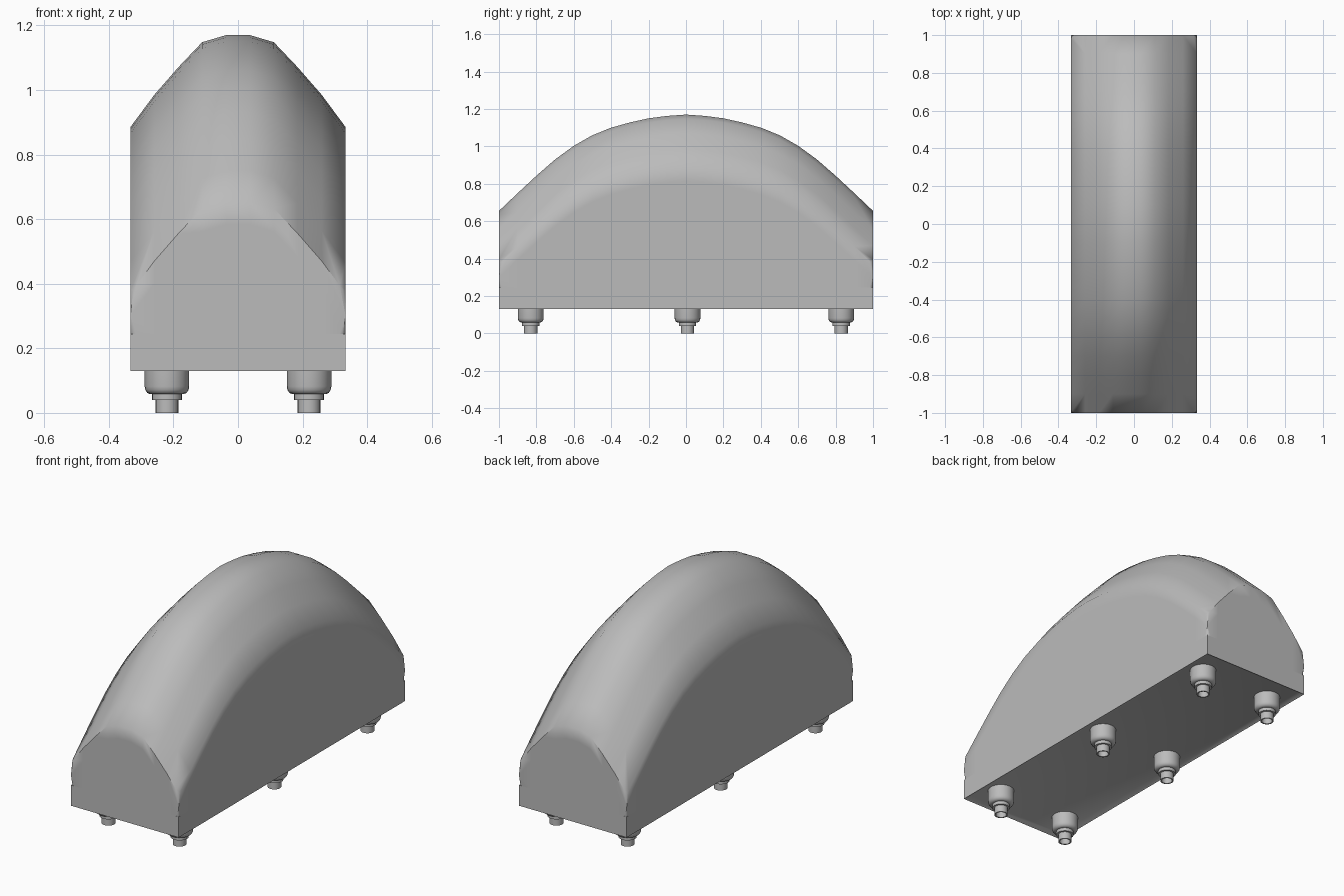
import bpy, bmesh, math
from mathutils import Vector

if "Cube" in bpy.data.objects:
    bpy.data.objects.remove(bpy.data.objects["Cube"])

grey = bpy.data.materials.new("plain grey")
grey.diffuse_color = (0.5, 0.5, 0.5, 1)
grey.use_nodes = True
grey.node_tree.nodes["Principled BSDF"].inputs["Base Color"].default_value = grey.diffuse_color

W, L = 1 / 3, 1.0          # half width, half length
FLOOR, STEP = 0.13, 0.245  # underside height, top of base block


def finish(name, bm, angle):
    bmesh.ops.recalc_face_normals(bm, faces=bm.faces)
    me = bpy.data.meshes.new(name)
    bm.to_mesh(me)
    bm.free()
    ob = bpy.data.objects.new(name, me)
    bpy.context.collection.objects.link(ob)
    me.materials.append(grey)
    bpy.ops.object.select_all(action='DESELECT')
    ob.select_set(True)
    bpy.context.view_layer.objects.active = ob
    bpy.ops.object.shade_smooth_by_angle(angle=math.radians(angle))
    return ob


def mirrored(half):
    return [(-a, b) for a, b in reversed(half) if a > 0] + half


# domed shell: a cross-section swept along the arched ridge
ridge = mirrored([(0, 1.17), (.1, 1.163), (.2, 1.15), (.3, 1.128), (.4, 1.10), (.5, 1.06),
                  (.6, 1.003), (.7, .93), (.8, .843), (.9, .75), (L, .655)])
section = mirrored([(W / 9, 0), (W / 3, -.022), (W * 5 / 9, -.10), (W * 7 / 9, -.185), (W, -.285)])
bm = bmesh.new()
grid = [[bm.verts.new((x, y, z + dz)) for x, dz in section] for y, z in ridge]
for a, b in zip(grid, grid[1:]):
    for i in range(len(a) - 1):
        bm.faces.new((a[i], a[i + 1], b[i + 1], b[i]))
rim = grid[0] + [r[-1] for r in grid[1:]] + grid[-1][-2::-1] + [r[0] for r in grid[-2:0:-1]]
# walls: a short shading row below the rim, then straight down to the base
levels = [rim,
          [bm.verts.new((v.co.x, v.co.y, v.co.z - .07)) for v in rim],
          [bm.verts.new((v.co.x, v.co.y, STEP)) for v in rim]]
for up, low in zip(levels, levels[1:]):
    for i in range(len(up)):
        j = (i + 1) % len(up)
        bm.faces.new((up[i], up[j], low[j], low[i]))
# softened vertical corners
corners = [e for e in bm.edges
           if all(abs(abs(v.co.x) - W) < 1e-4 and abs(abs(v.co.y) - L) < 1e-4 for v in e.verts)]
bmesh.ops.bevel(bm, geom=corners, offset=.018, segments=3, profile=.5, affect='EDGES')
finish("domed_shell", bm, 55)

# base block with a shallow recess underneath
bm = bmesh.new()
bmesh.ops.create_cube(bm, size=1)
for v in bm.verts:
    v.co = Vector((v.co.x * 2 * W, v.co.y * 2 * L, FLOOR if v.co.z < 0 else STEP))
under = min(bm.faces, key=lambda f: f.calc_center_median().z)
bmesh.ops.inset_region(bm, faces=[under], thickness=.04)
bmesh.ops.translate(bm, verts=under.verts, vec=(0, 0, .015))
finish("base_block", bm, 30)

# six stepped feet with hollow stems
profile = [(.069, .15), (.069, .082), (.067, .071), (.061, .062), (.052, .058), (.046, .058),
           (.046, .04), (.035, .04), (.035, 0), (.028, 0), (.028, .035), (0, .035)]
for sx in (-1, 1):
    for y in (-.83, .008, .83):
        bm = bmesh.new()
        vs = [bm.verts.new((r, 0, z)) for r, z in profile]
        es = [bm.edges.new(p) for p in zip(vs, vs[1:])]
        bmesh.ops.spin(bm, geom=vs + es, axis=(0, 0, 1), cent=(0, 0, 0),
                       angle=2 * math.pi, steps=24, use_duplicate=False)
        bmesh.ops.remove_doubles(bm, verts=bm.verts, dist=1e-4)
        finish("foot", bm, 40).location = (sx * .22, y, 0)
